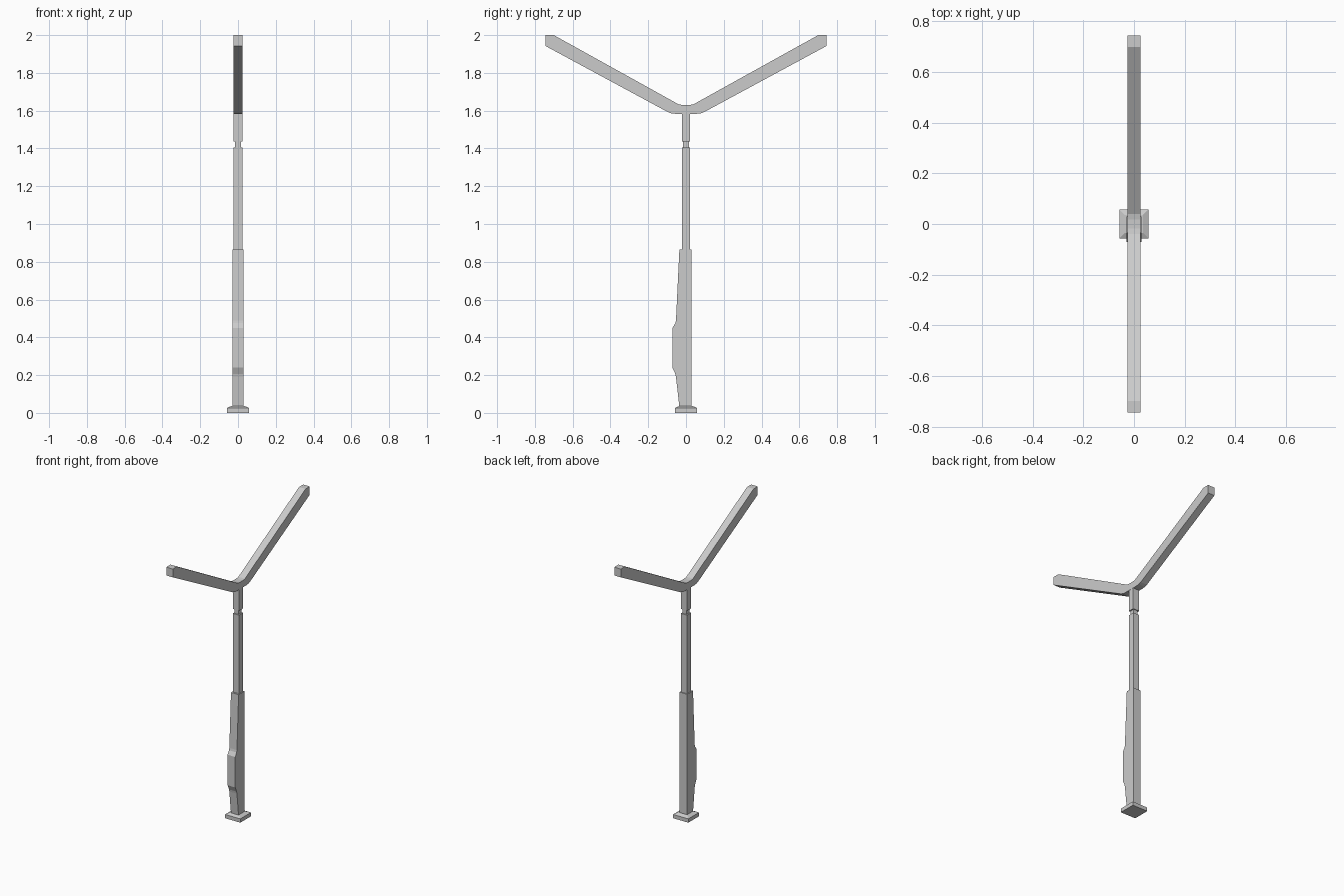
import bpy, bmesh

if "Cube" in bpy.data.objects:
    bpy.data.objects.remove(bpy.data.objects["Cube"])


def finish(name, bm):
    bmesh.ops.recalc_face_normals(bm, faces=bm.faces)
    mesh = bpy.data.meshes.new(name)
    bm.to_mesh(mesh)
    bm.free()
    obj = bpy.data.objects.new(name, mesh)
    bpy.context.collection.objects.link(obj)
    return obj


def side_profile(name, points, half_width):
    """Extrude a (y, z) outline across x."""
    bm = bmesh.new()
    face = bm.faces.new([bm.verts.new((-half_width, y, z)) for y, z in points])
    ext = bmesh.ops.extrude_face_region(bm, geom=[face])
    verts = [v for v in ext["geom"] if isinstance(v, bmesh.types.BMVert)]
    bmesh.ops.translate(bm, verts=verts, vec=(2 * half_width, 0, 0))
    return finish(name, bm)


def square_stack(name, levels):
    """Loft rectangular sections given as (z, half_x, half_y)."""
    bm = bmesh.new()
    rings = [[bm.verts.new((sx * hx, sy * hy, z))
              for sx, sy in ((-1, -1), (1, -1), (1, 1), (-1, 1))]
             for z, hx, hy in levels]
    for a, b in zip(rings, rings[1:]):
        for i in range(4):
            j = (i + 1) % 4
            bm.faces.new((a[i], a[j], b[j], b[i]))
    bm.faces.new(rings[0][::-1])
    bm.faces.new(rings[-1])
    return finish(name, bm)


# Foot plate with a sloped top
square_stack("base_plate", [(0, .058, .058), (.026, .058, .058), (.036, .036, .036)])

# Lower post with the service box bulging from its front
side_profile("lower_post", [
    (.029, .03), (.029, .865), (-.035, .865), (-.053, .49), (-.056, .475),
    (-.072, .45), (-.072, .24), (-.056, .205), (-.053, .19), (-.035, .03)], .029)

# Slim middle post, narrow neck and upper stem
square_stack("middle_post", [(.86, .024, .022), (1.406, .024, .022)])
square_stack("neck", [(1.40, .015, .015), (1.44, .015, .015)])
square_stack("upper_stem", [(1.436, .024, .021), (1.60, .024, .021)])

# Y-shaped pair of lamp arms, one outline mirrored front to back
half = [(.018, 1.63), (.04, 1.634), (.70, 2.0), (.745, 2.0), (.745, 1.943),
        (.095, 1.592), (.075, 1.585), (.05, 1.583)]
side_profile("lamp_arms", half + [(-y, z) for y, z in reversed(half)], .025)
